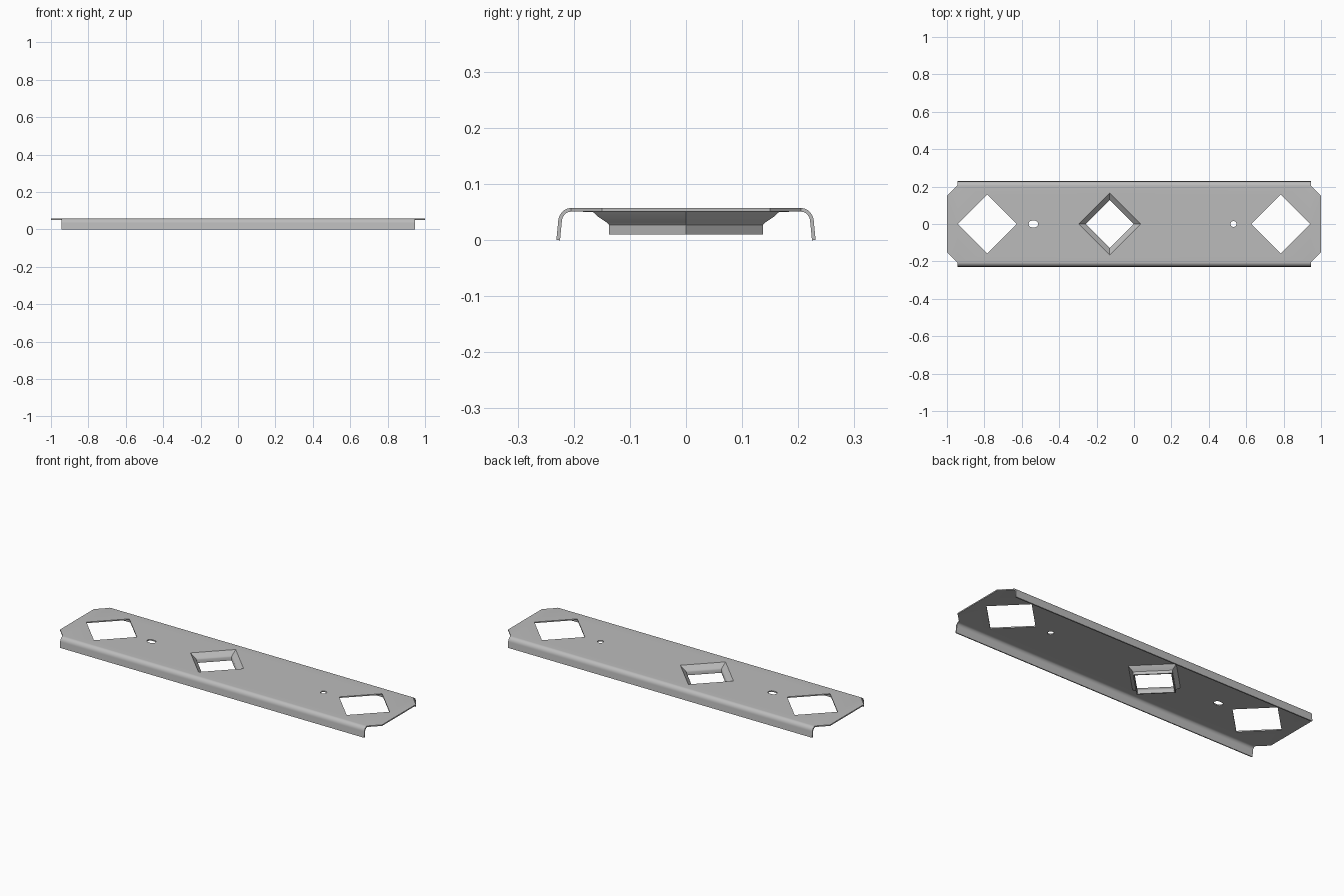
import bpy, bmesh, math
from mathutils import Vector

cube = bpy.data.objects.get("Cube")
if cube:
    bpy.data.objects.remove(cube, do_unlink=True)

TOP = 0.057        # upper face of the sheet
THICK = 0.0065
BEND_Y = 0.205     # where the side flanges start to bend
FLANGE_X = 0.945

steel = bpy.data.materials.new("galvanised_grey")
grey = (0.5, 0.5, 0.5, 1)
steel.use_nodes = True
steel.diffuse_color = grey
steel.node_tree.nodes["Principled BSDF"].inputs["Base Color"].default_value = grey

bm = bmesh.new()
outline_edges = []


def loop(points):
    verts = [bm.verts.new((x, y, TOP)) for x, y in points]
    for a, b in zip(verts, verts[1:] + verts[:1]):
        outline_edges.append(bm.edges.new((a, b)))
    return verts


def diamond(cx, r):
    return [(cx + r, 0), (cx, r), (cx - r, 0), (cx, -r)]


def slot(cx, r, stretch=0.0, n=24):
    pts = []
    for i in range(n):
        a = math.tau * (i + 0.5) / n
        pts.append((cx + r * math.cos(a) + math.copysign(stretch, math.cos(a)),
                    r * math.sin(a)))
    return pts


def strip(upper, lower):
    for i in range(len(upper) - 1):
        bm.faces.new((upper[i], upper[i + 1], lower[i + 1], lower[i]))


# Flat web with chamfered end tabs and its openings
web = loop([(1, -0.15), (1, 0.15), (FLANGE_X, BEND_Y), (-FLANGE_X, BEND_Y),
            (-1, 0.15), (-1, -0.15), (-FLANGE_X, -BEND_Y), (FLANGE_X, -BEND_Y)])
for x in (-0.785, 0.785):
    loop(diamond(x, 0.157))
loop(slot(-0.538, 0.018, 0.007))
loop(slot(0.532, 0.016))
collar_x = -0.13
collar = loop(diamond(collar_x, 0.165))
bmesh.ops.triangle_fill(bm, edges=outline_edges, use_beauty=True, normal=(0, 0, 1))

# Side flanges: rounded bend, then a slightly splayed wall
bend = [(BEND_Y + 0.023 * math.sin(a), TOP - 0.026 * (1 - math.cos(a)))
        for a in (math.pi / 2 * i / 8 for i in range(1, 9))]
for pair, side in ((web[2:4], 1), (web[6:8], -1)):
    row = pair
    for y, z in bend + [(0.231, 0)]:
        new = [bm.verts.new((v.co.x, side * y, z)) for v in row]
        strip(row, new)
        row = new

# Flared square collar pressed down through the web
row = collar
for r, z in ((0.153, 0.048), (0.138, 0.038), (0.131, 0.033), (0.128, 0.028), (0.128, 0.01)):
    new = [bm.verts.new((x, y, z)) for x, y in diamond(collar_x, r)]
    strip(row + row[:1], new + new[:1])
    row = new

bmesh.ops.recalc_face_normals(bm, faces=bm.faces[:])
bm.faces.ensure_lookup_table()
web_face = max(bm.faces, key=lambda f: f.calc_center_median().z)
if web_face.normal.z < 0:
    bmesh.ops.reverse_faces(bm, faces=bm.faces[:])

mesh = bpy.data.meshes.new("mounting_channel")
bm.to_mesh(mesh)
bm.free()
mesh.materials.append(steel)
channel = bpy.data.objects.new("mounting_channel", mesh)
bpy.context.collection.objects.link(channel)

# Sheet thickness grows inward from the outer skin
solid = channel.modifiers.new("sheet_thickness", "SOLIDIFY")
solid.thickness = THICK
solid.offset = -1
solid.use_even_offset = True

bpy.context.view_layer.objects.active = channel
channel.select_set(True)
bpy.ops.object.modifier_apply(modifier=solid.name)
bpy.ops.object.shade_smooth_by_angle(angle=math.radians(30))
